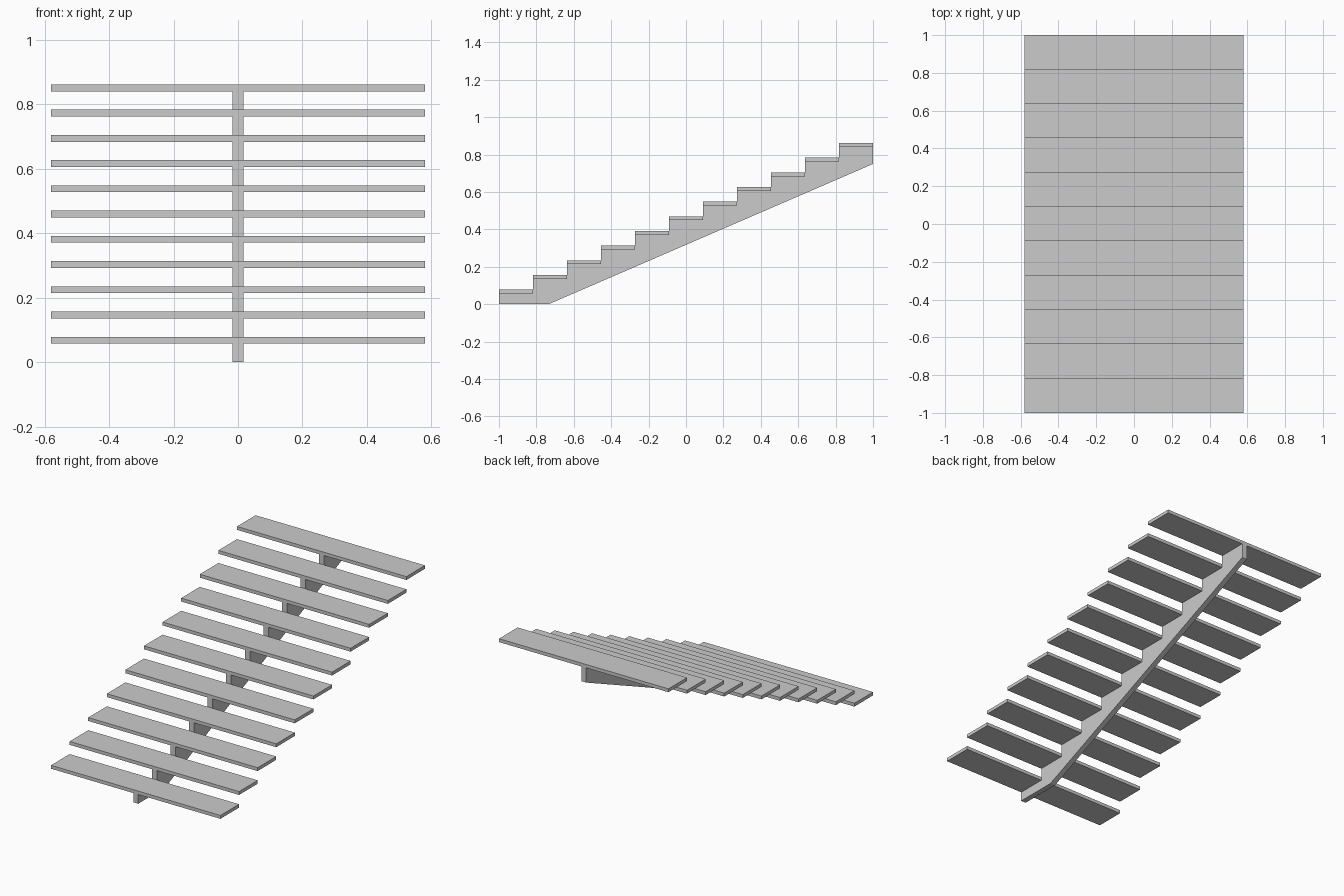
import bpy, bmesh

if "Cube" in bpy.data.objects:
    bpy.data.objects.remove(bpy.data.objects["Cube"])

STEPS = 11
RUN = 2.0 / STEPS
RISE = 0.862 / STEPS
THICK = 0.021
HALF_WIDTH = 0.58
HALF_STRINGER = 0.017


def extrude_profile(name, profile, half):
    """Extrude a (y, z) profile symmetrically along x."""
    bm = bmesh.new()
    face = bm.faces.new([bm.verts.new((-half, y, z)) for y, z in profile])
    new = bmesh.ops.extrude_face_region(bm, geom=[face])["geom"]
    verts = [g for g in new if isinstance(g, bmesh.types.BMVert)]
    bmesh.ops.translate(bm, verts=verts, vec=(2 * half, 0, 0))
    bmesh.ops.recalc_face_normals(bm, faces=bm.faces)
    mesh = bpy.data.meshes.new(name)
    bm.to_mesh(mesh)
    bm.free()
    obj = bpy.data.objects.new(name, mesh)
    bpy.context.collection.objects.link(obj)
    return obj


# Central sawtooth stringer: sloped underside, stepped top carrying the treads
outline = [(-1, 0), (-0.735, 0), (1, 0.75)]
for i in reversed(range(STEPS)):
    z = (i + 1) * RISE - THICK
    outline += [(-1 + (i + 1) * RUN, z), (-1 + i * RUN, z)]
extrude_profile("central_stringer", outline, HALF_STRINGER)

# Flat plank treads
for i in range(STEPS):
    y0, y1 = -1 + i * RUN, -1 + (i + 1) * RUN
    top = (i + 1) * RISE
    extrude_profile(f"tread_{i + 1:02d}",
                    [(y0, top - THICK), (y1, top - THICK), (y1, top), (y0, top)],
                    HALF_WIDTH)
